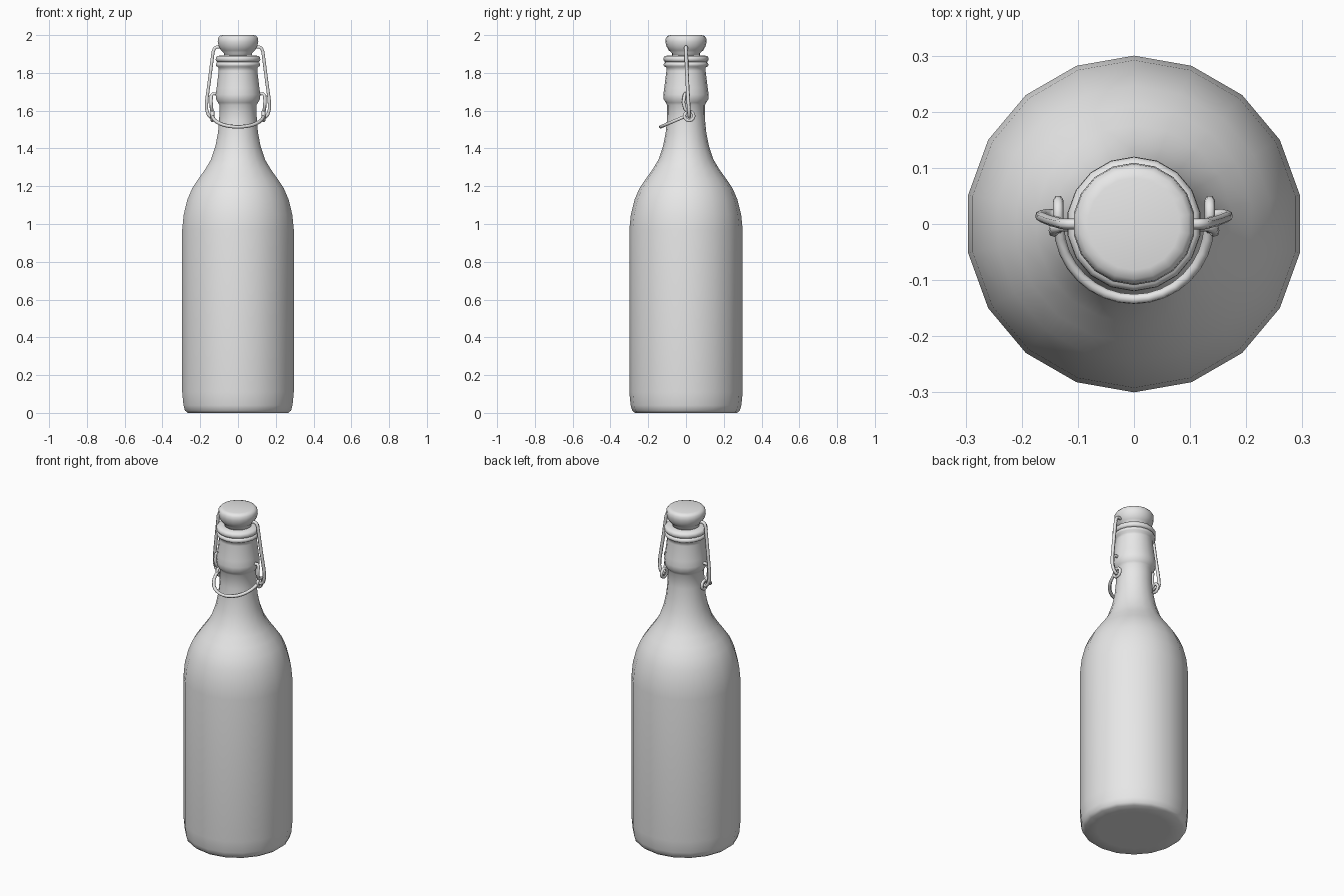
import bpy, bmesh, math

if "Cube" in bpy.data.objects:
    bpy.data.objects.remove(bpy.data.objects["Cube"])

grey = bpy.data.materials.new("light_grey")
grey.use_nodes = True
grey.diffuse_color = (0.8, 0.8, 0.8, 1)
grey.node_tree.nodes["Principled BSDF"].inputs["Base Color"].default_value = (0.8, 0.8, 0.8, 1)


def lathe(name, profile, sides=18):
    """Spin (radius, z) points round the z axis and cap both ends."""
    bm = bmesh.new()
    rings = []
    for r, z in profile:
        angles = [math.pi / 2 + math.tau * i / sides for i in range(sides)]
        rings.append([bm.verts.new((r * math.cos(a), r * math.sin(a), z)) for a in angles])
    for low, high in zip(rings, rings[1:]):
        for i in range(sides):
            j = (i + 1) % sides
            bm.faces.new((low[i], low[j], high[j], high[i]))
    bm.faces.new(rings[0][::-1])
    bm.faces.new(rings[-1])
    for f in bm.faces:
        f.smooth = True
    mesh = bpy.data.meshes.new(name)
    bm.to_mesh(mesh)
    bm.free()
    mesh.materials.append(grey)
    obj = bpy.data.objects.new(name, mesh)
    bpy.context.collection.objects.link(obj)
    return obj


def wire(name, points, closed=False, radius=0.0095):
    """Round wire along a path, turned into a mesh."""
    curve = bpy.data.curves.new(name, "CURVE")
    curve.dimensions = "3D"
    curve.bevel_depth = radius
    curve.bevel_resolution = 1
    curve.use_fill_caps = True
    spline = curve.splines.new("POLY")
    spline.points.add(len(points) - 1)
    for p, co in zip(spline.points, points):
        p.co = (*co, 1)
    spline.use_cyclic_u = closed
    spline.use_smooth = True
    curve.materials.append(grey)
    obj = bpy.data.objects.new(name, curve)
    bpy.context.collection.objects.link(obj)
    bpy.ops.object.select_all(action="DESELECT")
    obj.select_set(True)
    bpy.context.view_layer.objects.active = obj
    bpy.ops.object.convert(target="MESH")


# Bottle with shoulder, neck and flared collar
lathe("bottle", [
    (0.2, 0), (0.27, 0), (0.285, 0.012), (0.293, 0.04), (0.3, 0.11), (0.3, 0.97),
    (0.292, 1.05), (0.272, 1.13), (0.246, 1.19), (0.212, 1.24), (0.176, 1.29),
    (0.146, 1.34), (0.122, 1.41), (0.108, 1.48), (0.101, 1.55), (0.1, 1.63),
    (0.107, 1.642), (0.118, 1.66), (0.12, 1.685), (0.115, 1.72), (0.104, 1.81),
    (0.104, 1.828), (0.117, 1.836), (0.119, 1.846), (0.113, 1.856), (0.09, 1.859)])

# Rubber seal between bottle and stopper
lathe("seal", [(0.09, 1.857), (0.113, 1.859), (0.12, 1.868), (0.119, 1.88),
               (0.112, 1.89), (0.075, 1.893)])

# Stopper
lathe("stopper", [(0.075, 1.885), (0.075, 1.905), (0.092, 1.92), (0.104, 1.942),
                  (0.109, 1.965), (0.107, 1.985), (0.098, 1.996), (0.082, 2.0)])

# Wire bail, pivot hooks and eyelets on both sides
for side, s in (("left", 1), ("right", -1)):
    wire(side + "_bail", [(s * x, y, z) for x, y, z in (
        (0.08, 0, 1.935), (0.112, 0, 1.937), (0.125, 0, 1.93), (0.132, 0.001, 1.91),
        (0.15, 0.006, 1.77), (0.165, 0.012, 1.66), (0.167, 0.015, 1.61),
        (0.158, 0.017, 1.58), (0.146, 0.017, 1.567), (0.128, 0.017, 1.567))])
    wire(side + "_pivot_hook", [(s * x, y, z) for x, y, z in (
        (0.1, -0.004, 1.687), (0.132, -0.004, 1.69), (0.142, -0.008, 1.68),
        (0.143, -0.014, 1.645), (0.14, -0.006, 1.61), (0.136, 0.012, 1.594))])
    wire(side + "_eyelet", [
        (s * 0.135, 0.017 + 0.025 * math.cos(a), 1.572 + 0.025 * math.sin(a))
        for a in [math.tau * i / 12 for i in range(12)]], closed=True)

# Front lever looping round the neck, dropping toward the front
lever = []
for i in range(17):
    a = math.pi * i / 16
    y = -0.134 * math.sin(a)
    lever.append((0.134 * math.cos(a), y, 1.572 + 0.43 * y))
wire("front_lever", lever)
